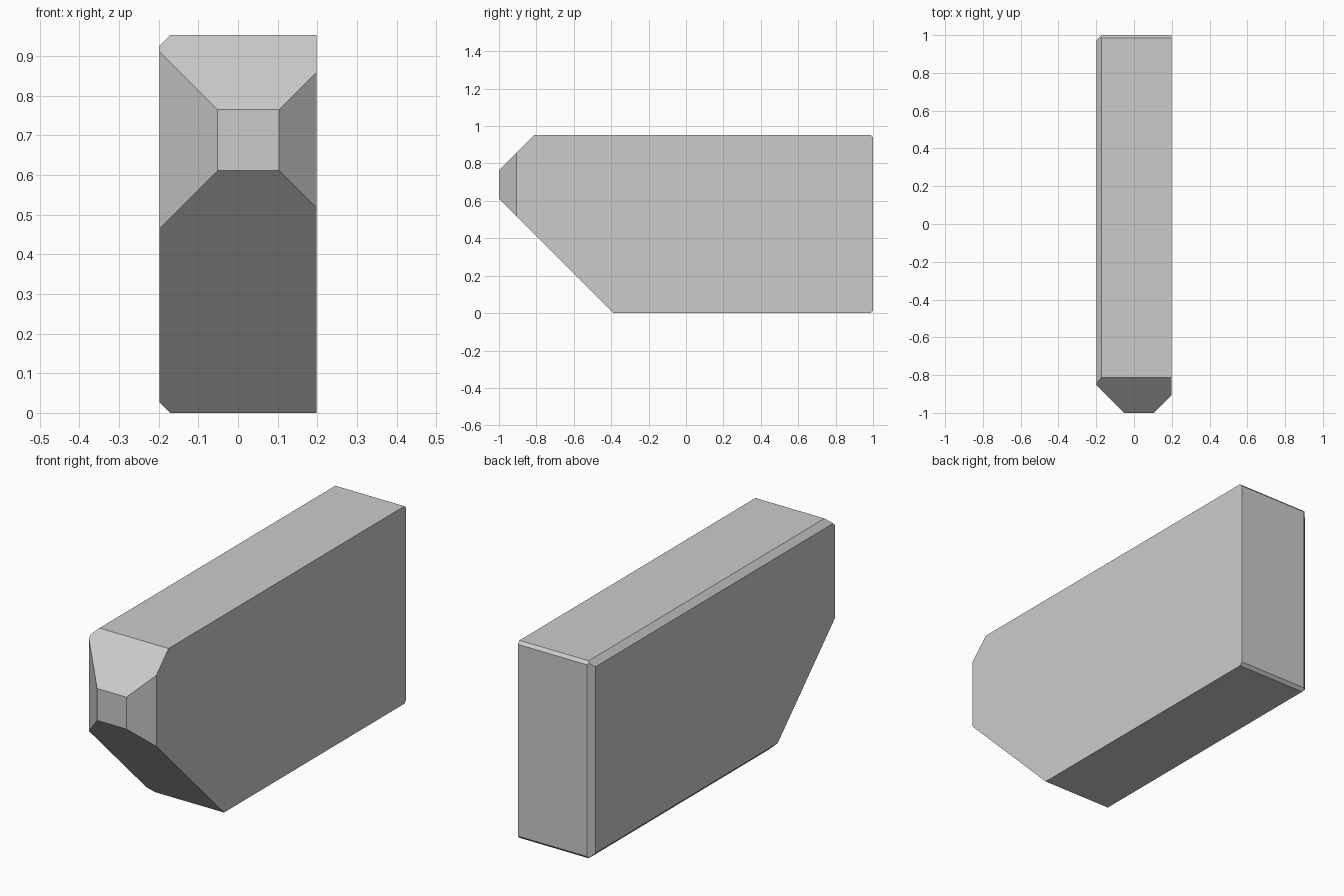
import bpy, bmesh
from mathutils import Vector, Matrix

if "Cube" in bpy.data.objects:
    bpy.data.objects.remove(bpy.data.objects["Cube"])

W, H = 0.198, 0.953   # half width, height

# Plain block
bm = bmesh.new()
bmesh.ops.create_cube(bm, size=1, matrix=Matrix.Translation((0, 0, H / 2)) @ Matrix.Diagonal((2 * W, 2, H, 1)))


def slice_off(point, normal):
    """Cut away everything beyond the plane and cap the opening."""
    geom = bm.verts[:] + bm.edges[:] + bm.faces[:]
    cut = bmesh.ops.bisect_plane(bm, geom=geom, dist=1e-6, plane_co=Vector(point),
                                 plane_no=Vector(normal), clear_outer=True)
    edges = [e for e in cut["geom_cut"] if isinstance(e, bmesh.types.BMEdge)]
    bmesh.ops.contextual_create(bm, geom=edges)


# Tapered nose: four 45 degree slopes around the small front face
slice_off((-0.052, -1, 0), (-1, -1, 0))
slice_off((0.104, -1, 0), (1, -1, 0))
slice_off((0, -1, 0.765), (0, -1, 1))
slice_off((0, -1, 0.611), (0, -1, -1))

# Small bevels along the left side
c = 0.027
slice_off((-W + c, 0, H), (-1, 0, 1))
slice_off((-W + c, 0, 0), (-1, 0, -1))
slice_off((-W + c, 1, 0), (-1, 1, 0))

# Smaller bevels at the top and bottom of the back
b = 0.014
slice_off((0, 1, H - b), (0, 1, 1))
slice_off((0, 1, b), (0, 1, -1))

bmesh.ops.recalc_face_normals(bm, faces=bm.faces[:])
mesh = bpy.data.meshes.new("chamfered_block")
bm.to_mesh(mesh)
bm.free()
bpy.context.collection.objects.link(bpy.data.objects.new("chamfered_block", mesh))
